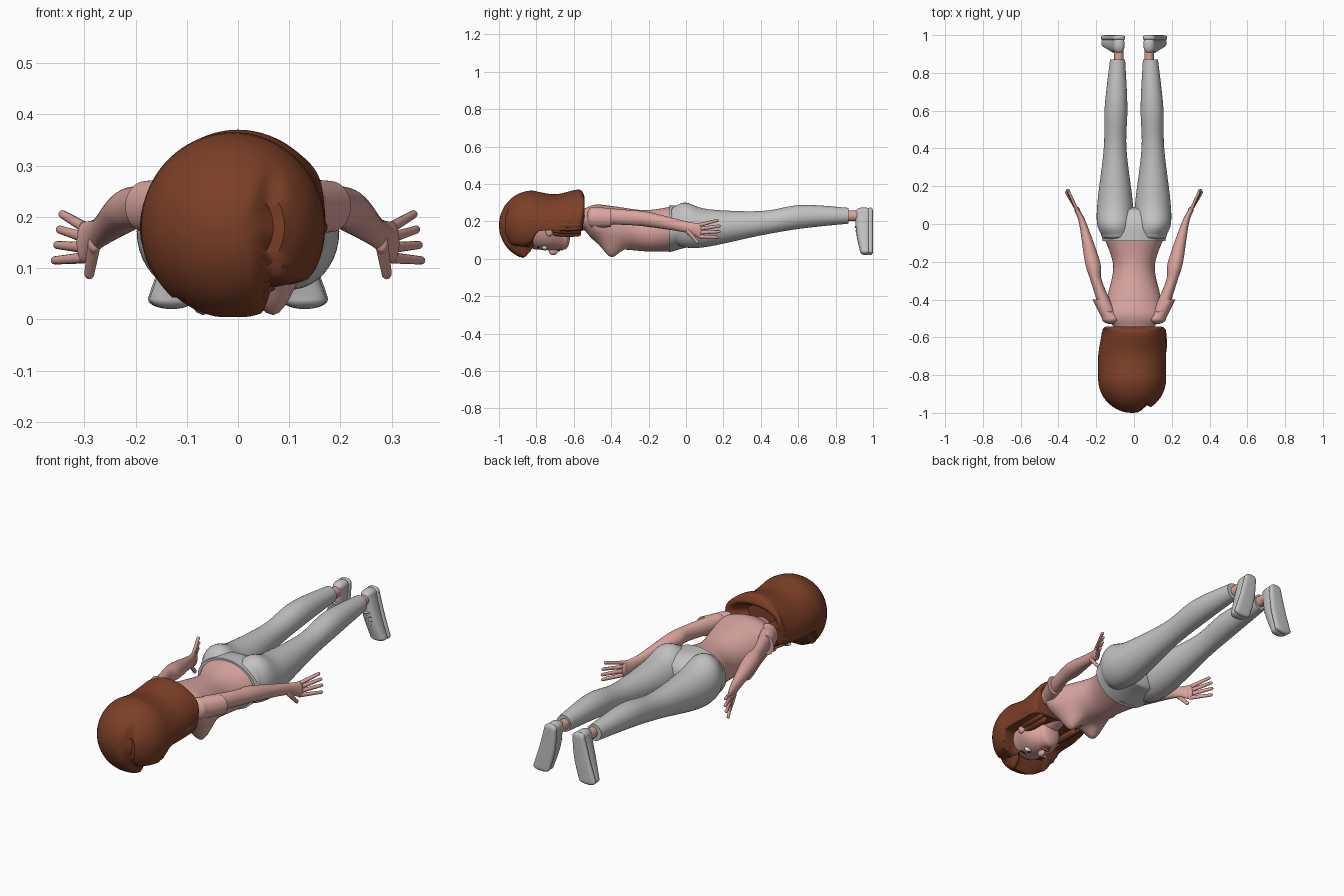
import bpy, bmesh, math
from mathutils import Vector

cube = bpy.data.objects.get("Cube")
if cube:
    bpy.data.objects.remove(cube, do_unlink=True)


def material(name, red, green, blue):
    mat = bpy.data.materials.new(name)
    mat.use_nodes = True
    mat.diffuse_color = (red, green, blue, 1)
    shader = mat.node_tree.nodes["Principled BSDF"]
    shader.inputs["Base Color"].default_value = mat.diffuse_color
    return mat


skin = material("skin", .7, .37, .33)
shirt = material("pink shirt", .72, .39, .36)
grey = material("light grey cloth", .55, .54, .54)
auburn = material("auburn hair", .2, .05, .02)
lip_red = material("lip", .42, .12, .07)
eye_white = material("eye white", .75, .73, .7)
dark = material("dark brown", .05, .02, .01)
parts = []


def finish(name, bm, mat):
    bmesh.ops.recalc_face_normals(bm, faces=bm.faces)
    mesh = bpy.data.meshes.new(name)
    bm.to_mesh(mesh)
    bm.free()
    mesh.materials.append(mat)
    part = bpy.data.objects.new(name, mesh)
    bpy.context.collection.objects.link(part)
    parts.append(part)


def smooth_path(stations, steps):
    """Catmull-Rom interpolation between stations."""
    points = [Vector(s) for s in stations]
    padded = [points[0]] + points + [points[-1]]
    path = []
    for before, start, end, after in zip(padded, points, points[1:], padded[3:]):
        for k in range(steps):
            t = k / steps
            bend = (end - before) * (1 - t) + (start - after) * t
            ease = t * t * (3 - 2 * t)
            flat = (end - start)
            path.append(start + flat * ease + t * (1 - t) * bend / 2)
    return path + [points[-1]]


def loft(name, stations, mat, caps=(0, 0), axis=1, side=1, sides=32, power=1, tweak=None):
    """Elliptical rings (x, y, z, width, depth) across one axis, with domed ends."""
    rings = smooth_path(stations, steps=6)
    forward = math.copysign(1, stations[-1][axis] - stations[0][axis])
    for base, length, at_end in ((rings[0], caps[0], False), (rings[-1], caps[1], True)):
        for degrees in range(8, 90, 8) if length else ():
            angle = math.radians(degrees)
            ring = base.copy()
            ring[axis] += (forward if at_end else -forward) * length * math.sin(angle)
            ring[3] *= math.cos(angle)
            ring[4] *= math.cos(angle)
            rings.insert(len(rings) if at_end else 0, ring)
    bm = bmesh.new()
    loops = []
    for ring in rings:
        loop = []
        for i in range(sides):
            angle = math.tau * i / sides
            across, along = [math.copysign(abs(f) ** power, f)
                             for f in (math.cos(angle), math.sin(angle))]
            point = Vector(ring[:3])
            point.x += across * ring[3]
            point[3 - axis] += along * ring[4]
            if tweak:
                tweak(point)
            point.x *= side
            loop.append(bm.verts.new(point))
        loops.append(loop)
    for low, high in zip(loops, loops[1:]):
        for i in range(sides):
            bm.faces.new((low[i - 1], low[i], high[i], high[i - 1]))
    bm.faces.new(loops[0])
    bm.faces.new(loops[-1])
    finish(name, bm, mat)


def ball(name, location, size, mat):
    bm = bmesh.new()
    bmesh.ops.create_uvsphere(bm, u_segments=20, v_segments=12, radius=1)
    bmesh.ops.scale(bm, vec=size, verts=bm.verts)
    bmesh.ops.translate(bm, vec=location, verts=bm.verts)
    finish(name, bm, mat)


def bump(offset, width):
    return math.exp(-(offset / width) ** 2)


def clamp(value):
    return min(max(value, 0), 1)


def shape_bust(point):
    if point.z < .16:
        point.z -= .07 * bump(abs(point.x) - .075, .05) * bump(point.y + .4, .055)


def shape_hair(point):
    # Raise the underside to frame the face
    rise = clamp((point.y + .88) / .1)
    point.z = max(point.z, .15 * rise * rise * (3 - 2 * rise))
    # Press in the side parting, with a shorter fringe beside it
    crown = clamp((-.78 - point.y) / .05)
    point.y += .03 * crown * clamp((.3 - point.z) / .08) * bump(point.x - .06, .015)
    if point.x > .055 and point.z < .08:
        point.z += (.08 - point.z) * .7 * crown


# Torso, neck and trouser seat
loft("shirt_torso", [(0, -.54, .21, .11, .06), (0, -.48, .19, .16, .1), (0, -.38, .17, .14, .11),
                     (0, -.22, .15, .11, .11), (0, -.07, .16, .16, .12)],
     shirt, caps=(.02, 0), sides=64, tweak=shape_bust)
loft("neck", [(0, -.7, .16, .05, .05), (0, -.52, .21, .06, .05)], skin)
loft("trouser_seat", [(0, -.09, .16, .166, .125), (0, 0, .17, .18, .11), (0, .06, .16, .14, .09)],
     grey, caps=(0, .03), sides=48)

# Head and face
loft("head", [(0, -.8, .17, .11, .12), (0, -.72, .16, .11, .115), (0, -.65, .12, .06, .07)],
     skin, caps=(.08, .03), sides=48)
ball("nose", (0, -.71, .04), (.014, .024, .02), skin)
ball("upper_lip", (0, -.68, .05), (.026, .008, .012), lip_red)
ball("lower_lip", (0, -.665, .055), (.02, .008, .012), lip_red)

# Hair with a hollow, rolled end at the nape
loft("hair", [(-.01, -.82, .18, .18, .185), (-.01, -.7, .18, .18, .165), (0, -.58, .2, .17, .17),
              (0, -.55, .26, .16, .09), (0, -.55, .26, .13, .06), (0, -.62, .25, .08, .04)],
     auburn, caps=(.18, 0), sides=96, tweak=shape_hair)

for side, label in ((1, "left"), (-1, "right")):
    def limb(name, stations, mat, **options):
        loft(label + "_" + name, stations, mat, side=side, **options)

    def feature(name, location, size, mat):
        x, y, z = location
        ball(label + "_" + name, (x * side, y, z), size, mat)

    # Face details
    feature("eye", (.045, -.755, .06), (.023, .015, .014), eye_white)
    feature("iris", (.045, -.755, .05), (.01, .01, .006), dark)
    feature("brow", (.045, -.79, .06), (.028, .005, .007), dark)
    feature("ear", (.11, -.73, .15), (.014, .022, .03), skin)

    # Locks hanging beside the face
    for i in range(4):
        x, z = .155 - .02 * i, .18 - .015 * i
        limb(f"hair_lock_{i}", [(x, -.7, z, .012, .012), (x, -.64, z, .02, .018),
                                (x, -.58, z, .016, .016)], auburn, caps=(.02, .02), sides=12)

    # Sleeve and arm, flattening into the palm
    limb("sleeve", [(.12, -.5, .22, .05, .055), (.18, -.4, .22, .04, .05)],
         shirt, caps=(.03, 0))
    limb("arm", [(.14, -.46, .23, .04, .045), (.2, -.3, .22, .03, .04), (.22, -.2, .21, .04, .04),
                 (.27, 0, .17, .02, .03), (.3, .07, .15, .015, .04)], skin, caps=(.02, .02))

    # Fingers fan out across the hand
    for i in range(4):
        fan = i - 1.5
        knuckle = (.3, .07, .15 - .02 * fan, .01, .011)
        tip = (.35 + .005 * fan, .18 - .01 * abs(fan), .16 - .03 * fan, .008, .008)
        limb(f"finger_{i}", [knuckle, tip], skin, caps=(0, .01), sides=12)
    limb("thumb", [(.28, .01, .15, .013, .02), (.29, .06, .09, .01, .012)],
         skin, caps=(.01, .01), sides=12)

    # Leg with a rounded buttock, then ankle
    limb("trouser_leg", [(.09, -.06, .18, .08, .1), (.1, 0, .18, .095, .12),
                         (.1, .12, .165, .093, .1), (.1, .4, .19, .06, .065),
                         (.095, .62, .225, .06, .063), (.087, .87, .23, .04, .042)],
         grey, caps=(.03, 0), sides=40)
    limb("ankle", [(.08, .84, .23, .025, .028), (.08, .94, .23, .025, .028)], skin)

    # Shoe standing toe-down, with a flat sole and laces
    upper = [(.08, .95, .25, .03, .045), (.1, .95, .14, .04, .04), (.13, .96, .04, .043, .03)]
    sole = [(x, .986, z, width + .003, .014) for x, y, z, width, depth in upper]
    limb("shoe", upper, grey, caps=(.025, .02), axis=2, power=.85)
    limb("shoe_sole", sole, grey, caps=(.025, .02), axis=2, power=.6)
    for i in range(4):
        feature(f"lace_{i}", (.09 + .006 * i, .91 + .004 * i, .17 - .02 * i),
                (.025, .008, .006), grey)

# Smooth shading with crisp hems
bpy.ops.object.select_all(action='DESELECT')
for part in parts:
    part.select_set(True)
bpy.context.view_layer.objects.active = parts[0]
bpy.ops.object.shade_smooth_by_angle(angle=math.radians(45))
